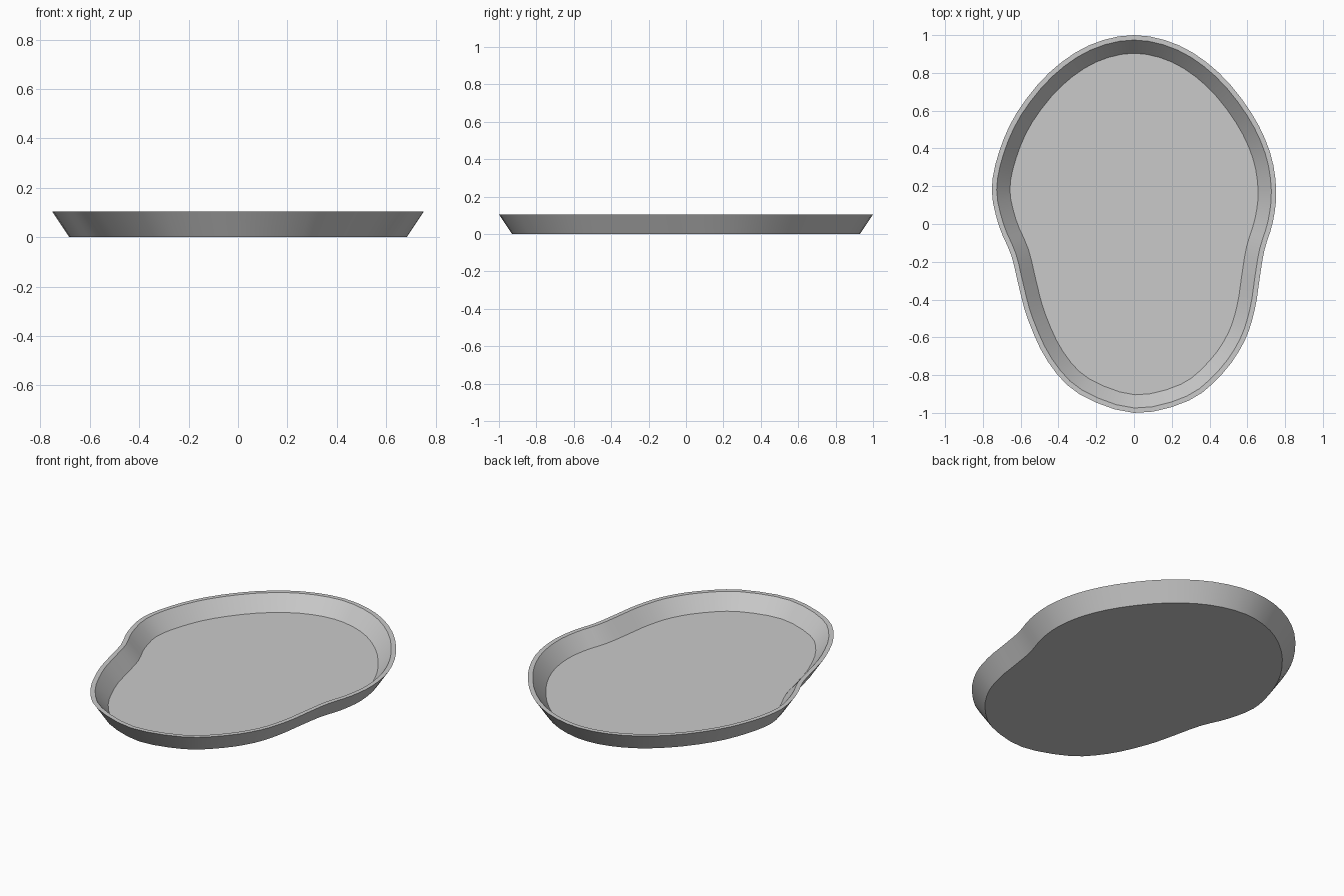
import bpy
import bmesh
from mathutils import Vector

cube = bpy.data.objects.get("Cube")
if cube:
    bpy.data.objects.remove(cube, do_unlink=True)

# Control points of the rim outline, clockwise from the back
OUTLINE = [(0, 1), (0.24, 0.945), (0.45, 0.80), (0.62, 0.59), (0.72, 0.38),
           (0.753, 0.18), (0.735, 0.01), (0.69, -0.14), (0.665, -0.29),
           (0.64, -0.45), (0.585, -0.62), (0.47, -0.79), (0.29, -0.935),
           (0, -1), (-0.29, -0.90), (-0.455, -0.73), (-0.56, -0.51),
           (-0.61, -0.33), (-0.65, -0.165), (-0.715, -0.01), (-0.753, 0.18),
           (-0.715, 0.38), (-0.62, 0.59), (-0.45, 0.80), (-0.24, 0.945)]
STEPS = 3

# Wall section: inset from the rim outline, height
SECTION = [(0.07, 0), (0, 0.105), (0.026, 0.105), (0.096, 0.02)]


def smooth_loop(points, steps):
    """Closed Catmull-Rom curve through the points."""
    pts = [Vector(p) for p in points]
    n = len(pts)
    loop = []
    for i in range(n):
        a, b, c, d = (pts[(i + k) % n] for k in (-1, 0, 1, 2))
        for s in range(steps):
            t = s / steps
            loop.append(b + (c - a) * t / 2
                        + (a - b * 2.5 + c * 2 - d / 2) * t ** 2
                        + (b * 3 - c * 3 + d - a) * t ** 3 / 2)
    return loop


def inset(loop, distance):
    """Move every point of a clockwise loop inwards."""
    n = len(loop)
    result = []
    for i, p in enumerate(loop):
        along = (loop[(i + 1) % n] - loop[i - 1]).normalized()
        result.append(p + Vector((along.y, -along.x)) * distance)
    return result


# Tray: sloping wall with a flat rim, closed by an underside and a floor
bm = bmesh.new()
rim = smooth_loop(OUTLINE, STEPS)
rings = [[bm.verts.new((p.x, p.y, z)) for p in inset(rim, d)]
         for d, z in SECTION]
for low, high in zip(rings, rings[1:]):
    for i in range(len(rim)):
        bm.faces.new((low[i - 1], low[i], high[i], high[i - 1]))
bm.faces.new(rings[0])
bm.faces.new(rings[-1])
bmesh.ops.recalc_face_normals(bm, faces=bm.faces)

mesh = bpy.data.meshes.new("tray")
bm.to_mesh(mesh)
bm.free()
tray = bpy.data.objects.new("tray", mesh)
bpy.context.collection.objects.link(tray)

# Plain grey finish
grey = bpy.data.materials.new("light_grey")
grey.use_nodes = True
colour = (0.59, 0.59, 0.59, 1)
grey.diffuse_color = colour
grey.node_tree.nodes["Principled BSDF"].inputs["Base Color"].default_value = colour
mesh.materials.append(grey)

bpy.ops.object.select_all(action="DESELECT")
tray.select_set(True)
bpy.context.view_layer.objects.active = tray
bpy.ops.object.shade_smooth_by_angle(angle=0.5)
